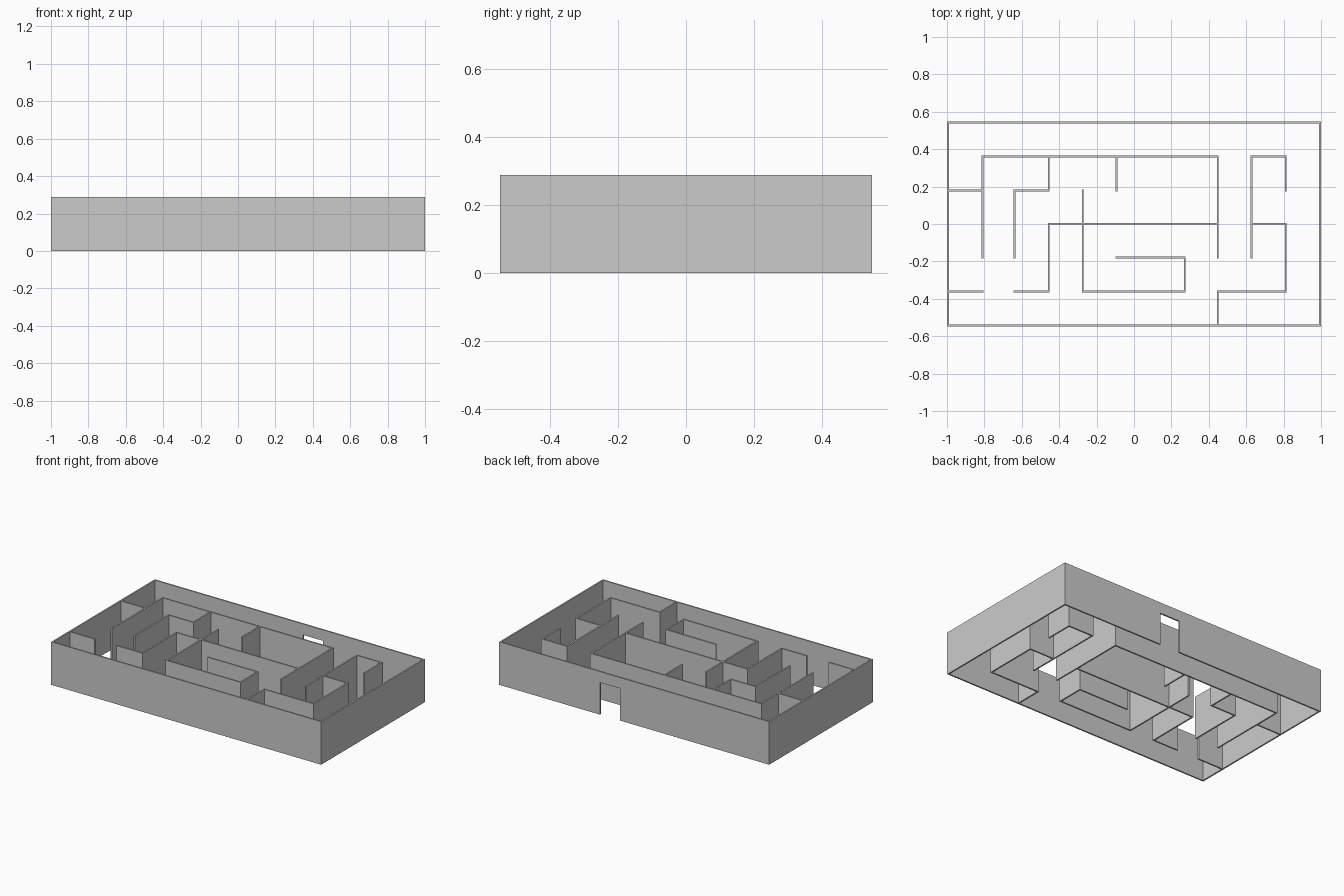
import bpy, bmesh
from mathutils import Matrix, Vector

if "Cube" in bpy.data.objects:
    bpy.data.objects.remove(bpy.data.objects["Cube"])

HEIGHT, T = 0.288, 0.01

# grid lines of the maze
XS = [-0.995, -0.81, -0.638, -0.456, -0.274, -0.093, 0.09, 0.271, 0.448, 0.629, 0.811, 0.995]
YS = [-0.543, -0.361, -0.18, 0.001, 0.179, 0.361, 0.543]


def add_box(bm, lo, hi):
    lo, hi = Vector(lo), Vector(hi)
    m = Matrix.Translation((lo + hi) / 2) @ Matrix.Diagonal((*(hi - lo), 1))
    bmesh.ops.create_cube(bm, size=1, matrix=m)


def wall_object(name, boxes):
    bm = bmesh.new()
    for lo, hi in boxes:
        add_box(bm, lo, hi)
    mesh = bpy.data.meshes.new(name)
    bm.to_mesh(mesh)
    bm.free()
    ob = bpy.data.objects.new(name, mesh)
    bpy.context.collection.objects.link(ob)


def wall(i0, j0, i1, j1):
    h = T / 2
    return ((XS[i0] - h, YS[j0] - h, 0), (XS[i1] + h, YS[j1] + h, HEIGHT))


# outer walls
wall_object("front_wall", [wall(0, 0, 11, 0)])
wall_object("left_wall", [wall(0, 0, 0, 6)])
wall_object("right_wall", [wall(11, 0, 11, 6)])

# back wall with a doorway
lo, hi = wall(0, 6, 11, 6)
D0, D1, DOOR_TOP = 0.105, 0.253, 0.215
wall_object("back_wall", [
    (lo, (D0, hi[1], HEIGHT)),
    ((D1, lo[1], 0), hi),
    ((D0, lo[1], DOOR_TOP), (D1, hi[1], HEIGHT)),
])

# inner walls running along x: row, first column, last column
ROWS = [(5, 1, 8), (5, 9, 10), (4, 0, 1), (4, 2, 3), (3, 3, 8), (3, 9, 10),
        (2, 5, 7), (1, 0, 1), (1, 2, 3), (1, 4, 7), (1, 8, 10)]
wall_object("cross_walls", [wall(a, j, b, j) for j, a, b in ROWS])

# inner walls running along y: column, first row, last row
COLS = [(1, 2, 5), (2, 2, 4), (3, 4, 5), (3, 1, 3), (4, 1, 4), (5, 4, 5),
        (7, 1, 2), (8, 2, 5), (8, 0, 1), (9, 2, 5), (10, 4, 5), (10, 1, 3)]
wall_object("length_walls", [wall(i, a, i, b) for i, a, b in COLS])
